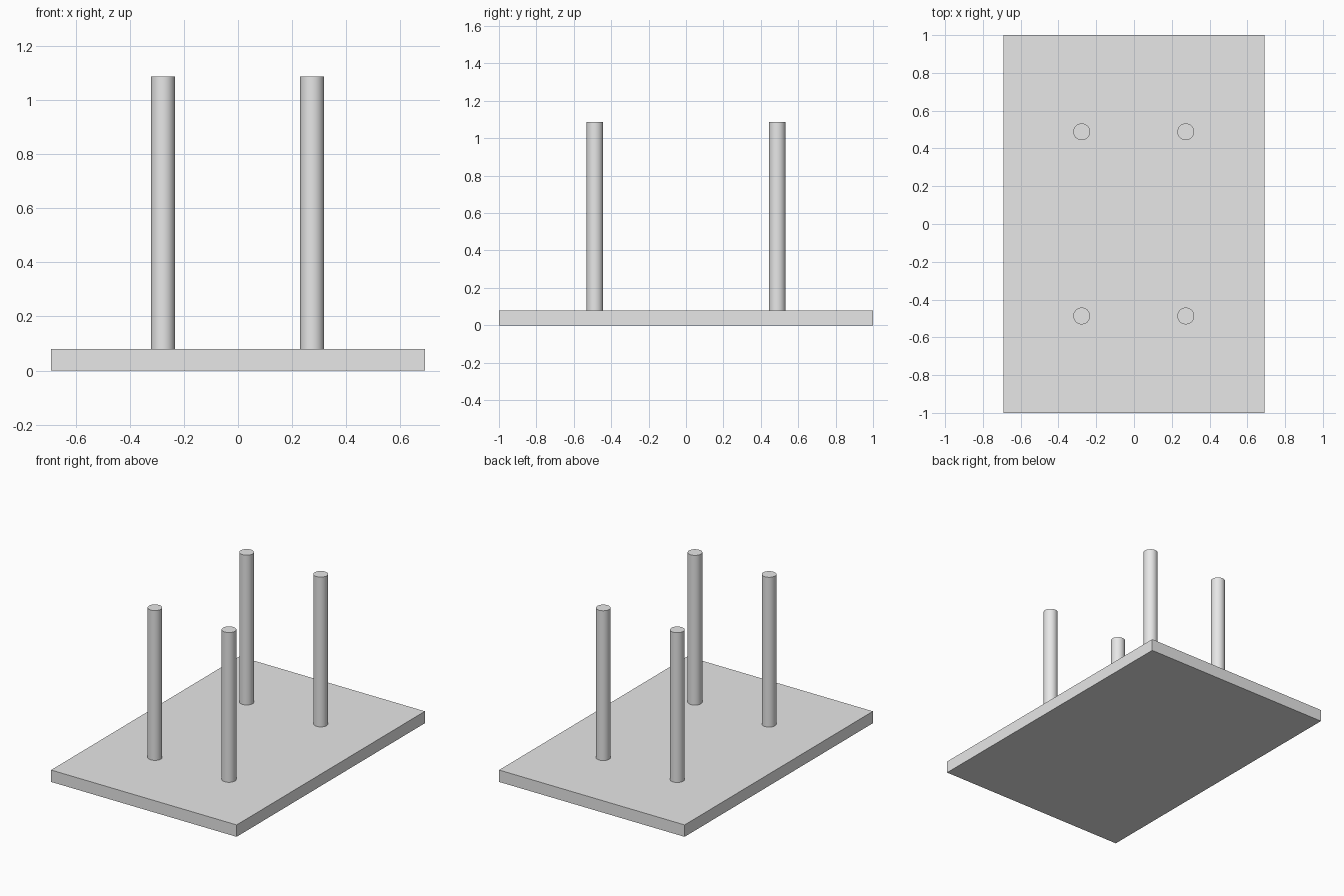
import bpy
import math

cube = bpy.data.objects.get("Cube")
if cube:
    bpy.data.objects.remove(cube, do_unlink=True)

# Single plain grey
grey = bpy.data.materials.new("light grey")
grey.use_nodes = True
colour = (0.8, 0.8, 0.8, 1.0)
grey.diffuse_color = colour
grey.node_tree.nodes["Principled BSDF"].inputs["Base Color"].default_value = colour

PLATE_TOP = 0.08
POST_TOP = 1.087
POST_RADIUS = 0.0445

# Flat rectangular base plate
bpy.ops.mesh.primitive_cube_add(size=1, location=(0, 0, PLATE_TOP / 2))
plate = bpy.context.object
plate.name = "base_plate"
plate.scale = (1.38, 2.0, PLATE_TOP)
bpy.ops.object.transform_apply(location=False, rotation=False, scale=True)
plate.data.materials.append(grey)


def add_post(name, x, y):
    """Round upright post standing on the plate."""
    bpy.ops.mesh.primitive_cylinder_add(
        vertices=48, radius=POST_RADIUS, depth=POST_TOP - PLATE_TOP,
        location=(x, y, (POST_TOP + PLATE_TOP) / 2))
    post = bpy.context.object
    post.name = name
    post.data.materials.append(grey)
    bpy.ops.object.shade_smooth_by_angle(angle=math.radians(30))


# Four posts, one per corner
for side, x in (("left", 0.274), ("right", -0.277)):
    for end, y in (("front", -0.487), ("back", 0.488)):
        add_post(f"{end}_{side}_post", x, y)
